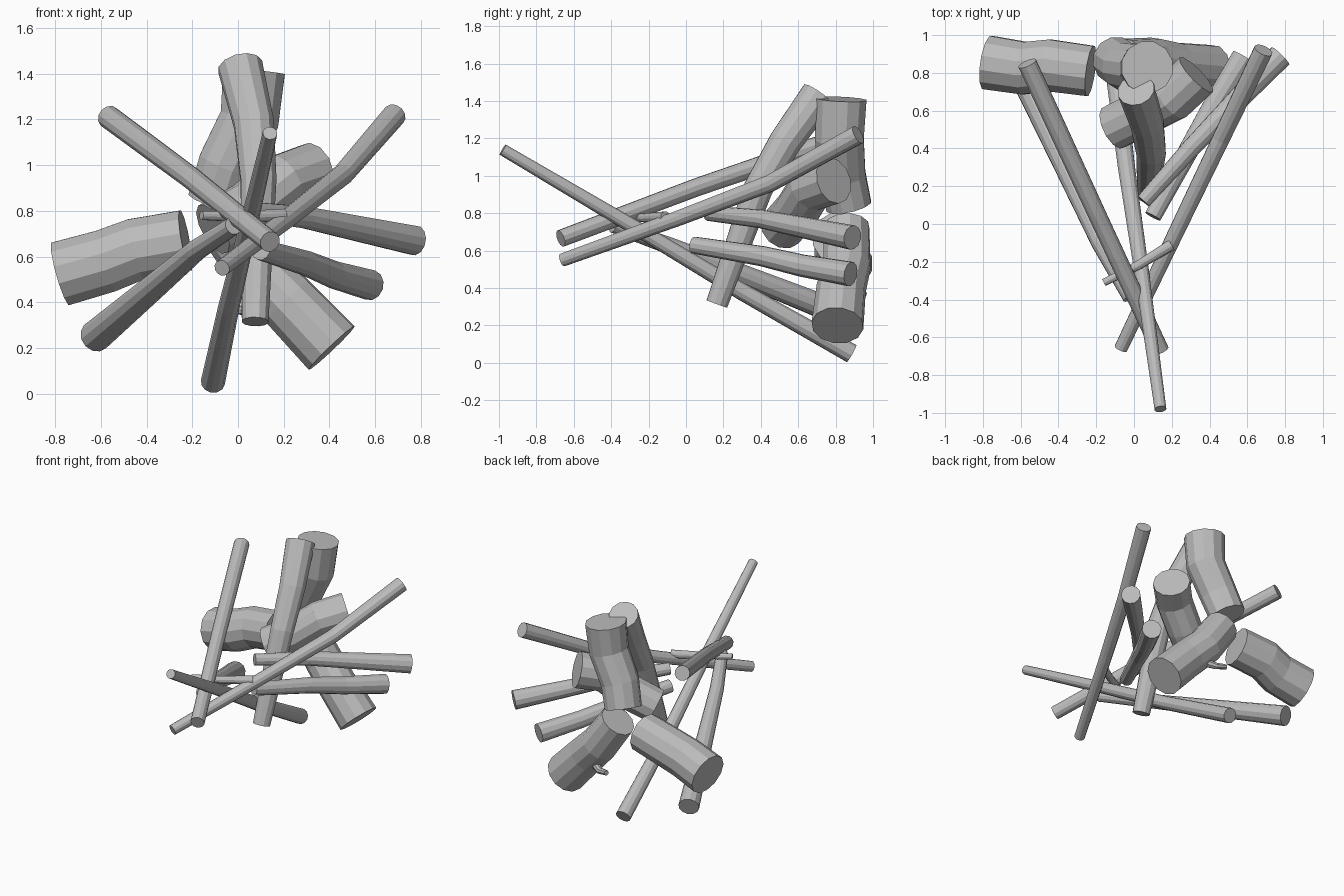
import bpy, bmesh, math
from mathutils import Vector

cube = bpy.data.objects.get("Cube")
if cube:
    bpy.data.objects.remove(cube)

# One plain wood colour
wood = bpy.data.materials.new("grey_wood")
wood.use_nodes = True
tone = (0.5, 0.5, 0.5, 1)
wood.diffuse_color = tone
wood.node_tree.nodes["Principled BSDF"].inputs["Base Color"].default_value = tone


def log(name, path, r_start, r_end, sides=12):
    """Faceted tapered log swept along a short path, capped at both ends."""
    pts = [Vector(p) for p in path]
    total = (pts[-1] - pts[0]).length
    bm = bmesh.new()
    rings = []
    side = (pts[-1] - pts[0]).orthogonal().normalized()
    for i, p in enumerate(pts):
        tangent = (pts[min(i + 1, len(pts) - 1)] - pts[max(i - 1, 0)]).normalized()
        side = (side - tangent * side.dot(tangent)).normalized()
        up = tangent.cross(side)
        r = r_start + (r_end - r_start) * (p - pts[0]).length / total
        ring = []
        for k in range(sides):
            a = math.tau * k / sides
            ring.append(bm.verts.new(p + (side * math.cos(a) + up * math.sin(a)) * r))
        rings.append(ring)
    for a, b in zip(rings, rings[1:]):
        for k in range(sides):
            n = (k + 1) % sides
            bm.faces.new((a[k], a[n], b[n], b[k]))
    bm.faces.new(rings[0][::-1])
    bm.faces.new(rings[-1])
    mesh = bpy.data.meshes.new(name)
    bm.to_mesh(mesh)
    bm.free()
    mesh.materials.append(wood)
    obj = bpy.data.objects.new(name, mesh)
    bpy.context.collection.objects.link(obj)
    return obj


# Thick logs
log("upright_log", [(.07, .83, 1.41), (.05, .82, 1.2), (-.05, .835, 1.0), (-.1, .87, .84)], .14, .125)
log("leaning_log", [(.01, .71, 1.43), (.07, .53, 1.18), (.09, .385, .93), (.075, .165, .315)], .1, .06)
log("side_log", [(-.775, .855, .525), (-.58, .825, .58), (-.45, .84, .63), (-.23, .81, .67)], .147, .138)
log("upper_cross_log", [(.33, .79, .975), (.2, .665, .93), (.05, .59, .81), (-.11, .51, .72)], .127, .122)
log("lower_cross_log", [(.41, .81, .2), (.22, .83, .4), (.1, .86, .52), (-.05, .86, .73)], .14, .122)
log("log_stub", [(.1, .9, .375), (.05, .93, .36), (-.02, .95, .37)], .028, .018, 8)

# Long sticks, thin end first
log("upper_right_stick", [(.14, -.67, .665), (-.2, .06, .94), (-.565, .85, 1.21)], .047, .052)
log("upper_left_stick", [(-.07, -.66, .55), (.22, -.05, .77), (.46, .45, .96), (.685, .92, 1.22)], .036, .052)
log("long_center_stick", [(.14, -.98, 1.14), (.04, -.25, .71), (-.04, .3, .38), (-.11, .885, .05)], .032, .053)
log("lower_right_stick", [(-.02, -.39, .735), (-.18, -.1, .63), (-.36, .29, .475), (-.625, .86, .25)], .04, .07)

# Shorter sticks
log("lower_left_stick", [(.1, .04, .63), (.3, .41, .57), (.42, .62, .52), (.58, .88, .475)], .046, .067)
log("middle_left_stick", [(.05, .12, .8), (.3, .4, .77), (.56, .67, .715), (.775, .89, .67)], .041, .066)
log("small_stick", [(-.16, -.31, .78), (.02, -.22, .775), (.2, -.11, .78)], .02, .03)
